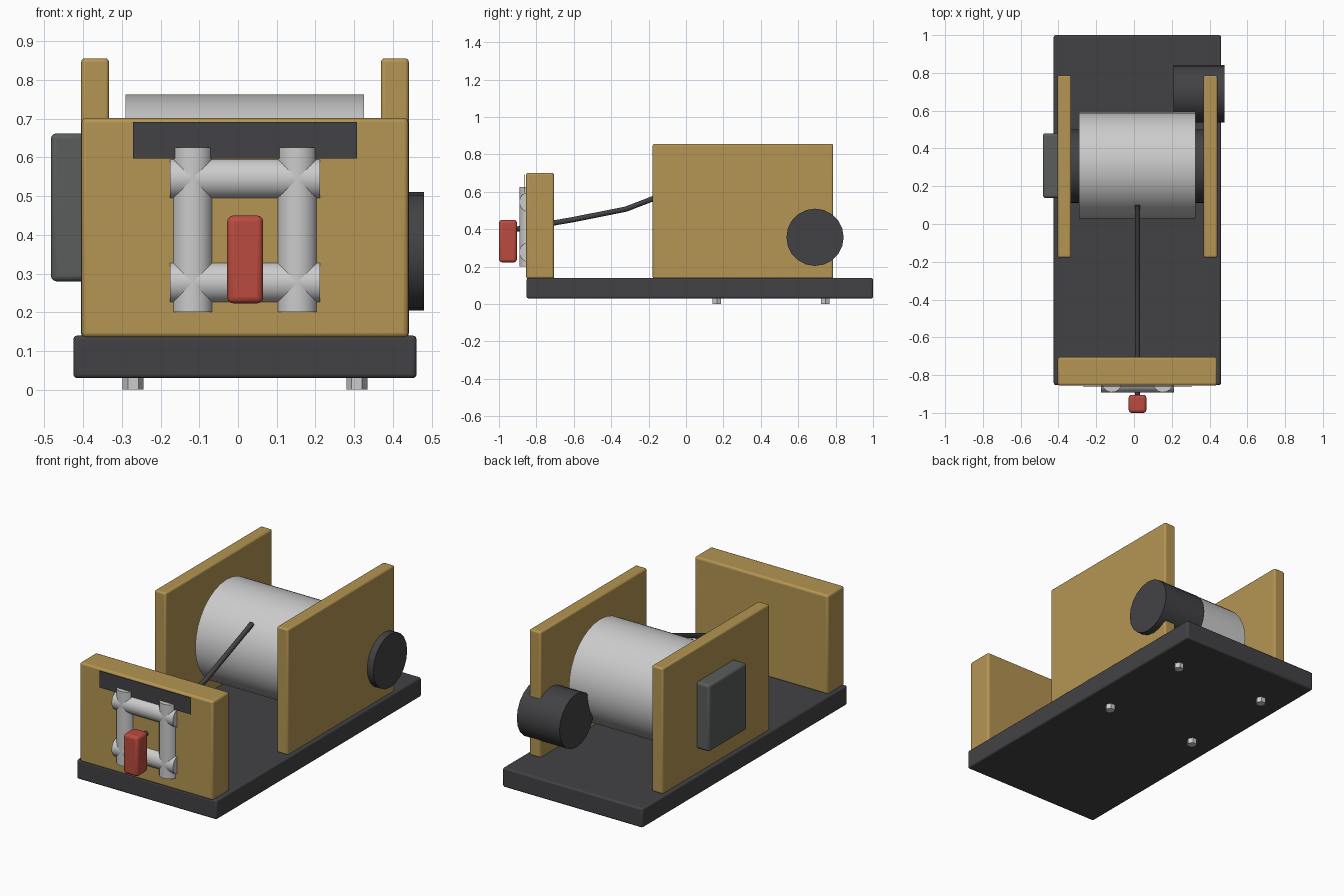
import bpy
from math import radians, pi

if "Cube" in bpy.data.objects:
    bpy.data.objects.remove(bpy.data.objects["Cube"])


def material(name, r, g, b):
    m = bpy.data.materials.new(name)
    m.diffuse_color = (r, g, b, 1)
    m.use_nodes = True
    m.node_tree.nodes["Principled BSDF"].inputs["Base Color"].default_value = m.diffuse_color
    return m


gold = material("gold_paint", 0.46, 0.30, 0.085)
dark = material("dark_metal", 0.055, 0.055, 0.06)
box_grey = material("box_grey", 0.10, 0.11, 0.105)
red = material("red_paint", 0.50, 0.07, 0.05)


def box(name, x, y, z, mat=None, bevel=0.01):
    """Box from (min, max) ranges with rounded edges."""
    lo, hi = zip(x, y, z)
    bpy.ops.mesh.primitive_cube_add(
        size=1, location=[(a + b) / 2 for a, b in zip(lo, hi)])
    o = bpy.context.object
    o.name = name
    o.scale = [b - a for a, b in zip(lo, hi)]
    bpy.ops.object.transform_apply(location=False, rotation=False, scale=True)
    if mat:
        o.data.materials.append(mat)
    if bevel:
        m = o.modifiers.new("bevel", "BEVEL")
        m.width = bevel
        m.segments = 3
        bpy.ops.object.shade_smooth_by_angle(angle=radians(35))
    return o


def cylinder(name, axis, centre, radius, length, mat=None, sides=32, smooth=True):
    """Cylinder along the x or z axis."""
    rot = (0, pi / 2, 0) if axis == "x" else (0, 0, pi / 6)
    bpy.ops.mesh.primitive_cylinder_add(
        vertices=sides, radius=radius, depth=length, location=centre, rotation=rot)
    o = bpy.context.object
    o.name = name
    if mat:
        o.data.materials.append(mat)
    if smooth:
        bpy.ops.object.shade_smooth_by_angle(angle=radians(35))
    return o


CX = 0.018  # middle of the winch across x

# Base and upright plates
box("base_plate", (-0.425, 0.461), (-0.852, 1.0), (0.03, 0.14), dark)
box("fairlead_plate", (-0.404, 0.44), (-0.855, -0.705), (0.135, 0.702), gold, 0.012)
for side in (-1, 1):
    x = CX + side * 0.387
    box("side_plate", (x - 0.036, x + 0.036), (-0.178, 0.787), (0.135, 0.856), gold)

# Drum, its axle and the motor
cylinder("drum", "x", (CX, 0.31, 0.48), 0.282, 0.616)
cylinder("drum_axle", "x", (CX, 0.305, 0.48), 0.195, 0.78, dark)
cylinder("motor", "x", (0.345, 0.69, 0.357), 0.153, 0.27, dark, sides=20)

# Control box on the left
box("control_box", (-0.483, -0.39), (0.138, 0.48), (0.28, 0.662), box_grey, 0.014)

# Fairlead rollers, half sunk into the front plate
for side in (-1, 1):
    cylinder("upright_roller", "z", (CX + side * 0.135, -0.838, 0.413), 0.053, 0.425)
    cylinder("cross_roller", "x", (CX, -0.838, 0.411 + side * 0.134), 0.053, 0.388)

# Thin dark panel above the rollers
box("front_panel", (-0.271, 0.307), (-0.864, -0.861), (0.597, 0.692), dark, 0)

# Rope from the drum to the hook
curve = bpy.data.curves.new("rope", "CURVE")
curve.dimensions = "3D"
curve.bevel_depth = 0.014
curve.bevel_resolution = 2
curve.use_fill_caps = True
path = [(0.10, 0.67), (-0.18, 0.562), (-0.32, 0.508), (-0.60, 0.452),
        (-0.705, 0.434), (-0.91, 0.40)]
spline = curve.splines.new("POLY")
spline.points.add(len(path) - 1)
for p, (y, z) in zip(spline.points, path):
    p.co = (CX, y, z, 1)
curve.materials.append(dark)
rope = bpy.data.objects.new("rope", curve)
bpy.context.collection.objects.link(rope)

# Hook block
box("hook_block", (-0.028, 0.065), (-1.0, -0.904), (0.223, 0.45), red, 0.016)

# Hexagonal mounting bolts under the base
for x in (-0.271, 0.307):
    for y in (0.165, 0.745):
        cylinder("mounting_bolt", "z", (x, y, 0.025), 0.027, 0.05, sides=6, smooth=False)
